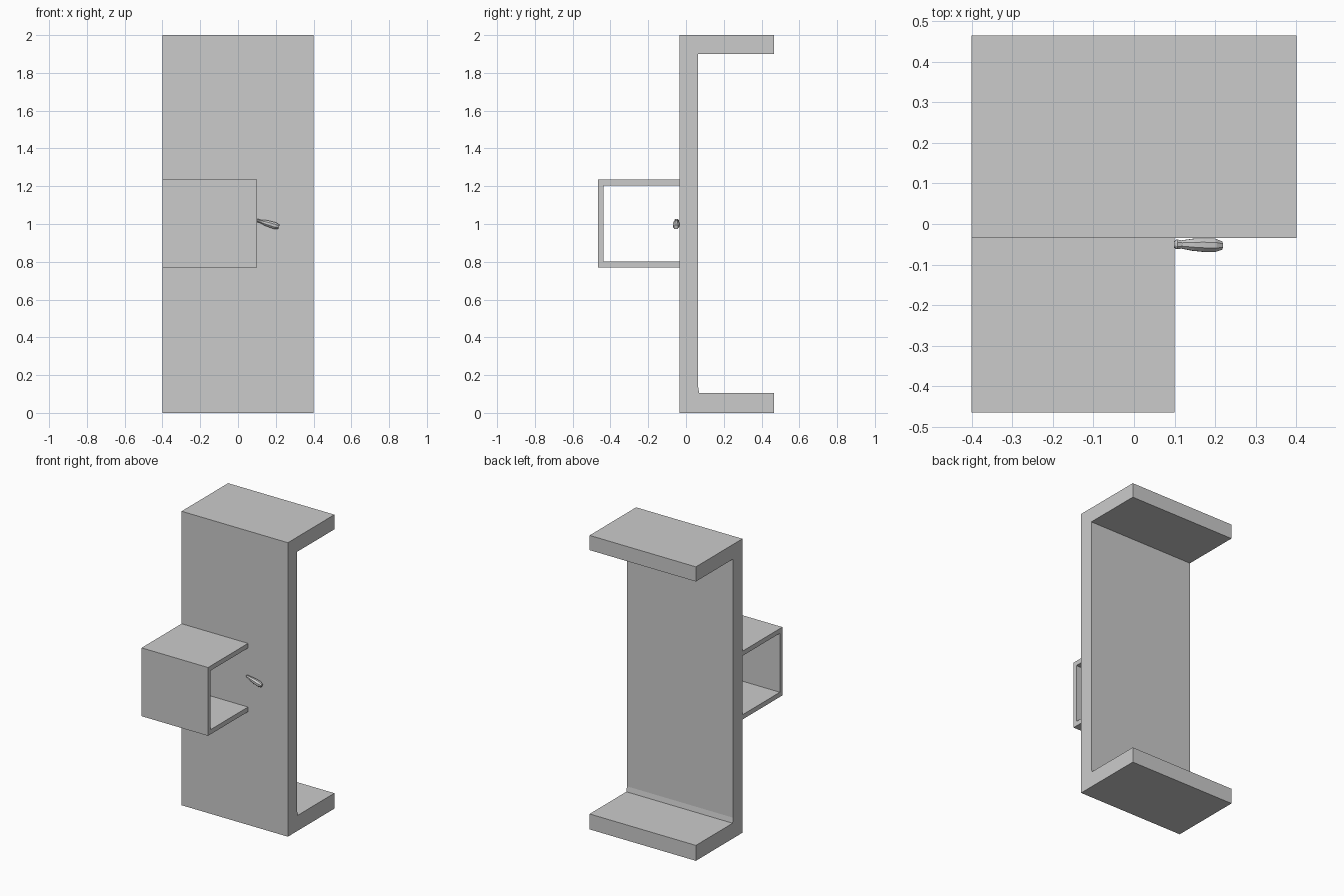
import bpy, bmesh, math
from mathutils import Vector

if "Cube" in bpy.data.objects:
    bpy.data.objects.remove(bpy.data.objects["Cube"])


def make_object(name, bm):
    bmesh.ops.recalc_face_normals(bm, faces=bm.faces)
    mesh = bpy.data.meshes.new(name)
    bm.to_mesh(mesh)
    bm.free()
    obj = bpy.data.objects.new(name, mesh)
    bpy.context.collection.objects.link(obj)
    return obj


def extrude_profile(name, points, x0, x1):
    """Extrude a (y, z) outline along x."""
    bm = bmesh.new()
    face = bm.faces.new([bm.verts.new((x0, y, z)) for y, z in points])
    new = bmesh.ops.extrude_face_region(bm, geom=[face])["geom"]
    verts = [v for v in new if isinstance(v, bmesh.types.BMVert)]
    bmesh.ops.translate(bm, verts=verts, vec=(x1 - x0, 0, 0))
    return make_object(name, bm)


# Main channel: upright panel with top and bottom shelves facing back
extrude_profile("main_channel", [
    (-0.035, 0), (0.465, 0), (0.465, 0.105), (0.07, 0.105), (0.064, 0.14),
    (0.064, 1.9), (0.465, 1.9), (0.465, 2), (-0.035, 2)], -0.4, 0.4)

# Front bracket: thin channel, open at both sides
extrude_profile("front_bracket", [
    (-0.035, 0.77), (-0.465, 0.77), (-0.465, 1.235), (-0.035, 1.235),
    (-0.035, 1.203), (-0.438, 1.203), (-0.438, 0.802), (-0.035, 0.802)],
    -0.4, 0.1)


# Lever handle: faceted tapered rings along a slanted axis
def lever(name, start, end, stations, sides=8):
    bm = bmesh.new()
    start, end = Vector(start), Vector(end)
    axis = (end - start).normalized()
    side = Vector((0, 1, 0))
    up = axis.cross(side).normalized()
    rings = []
    for t, ry, rz in stations:
        c = start.lerp(end, t)
        angles = [2 * math.pi * (i + 0.5) / sides for i in range(sides)]
        rings.append([bm.verts.new(c + side * ry * math.cos(a) + up * rz * math.sin(a))
                      for a in angles])
    for a, b in zip(rings, rings[1:]):
        for i in range(sides):
            j = (i + 1) % sides
            bm.faces.new((a[i], a[j], b[j], b[i]))
    bm.faces.new(rings[0])
    bm.faces.new(rings[-1])
    return make_object(name, bm)


lever("lever_handle", (0.098, -0.05, 1.02), (0.216, -0.053, 0.985), [
    (0, 0.006, 0.005), (0.06, 0.013, 0.01), (0.16, 0.011, 0.009),
    (0.4, 0.016, 0.016), (0.6, 0.018, 0.018), (0.85, 0.018, 0.019),
    (1, 0.011, 0.012)])
